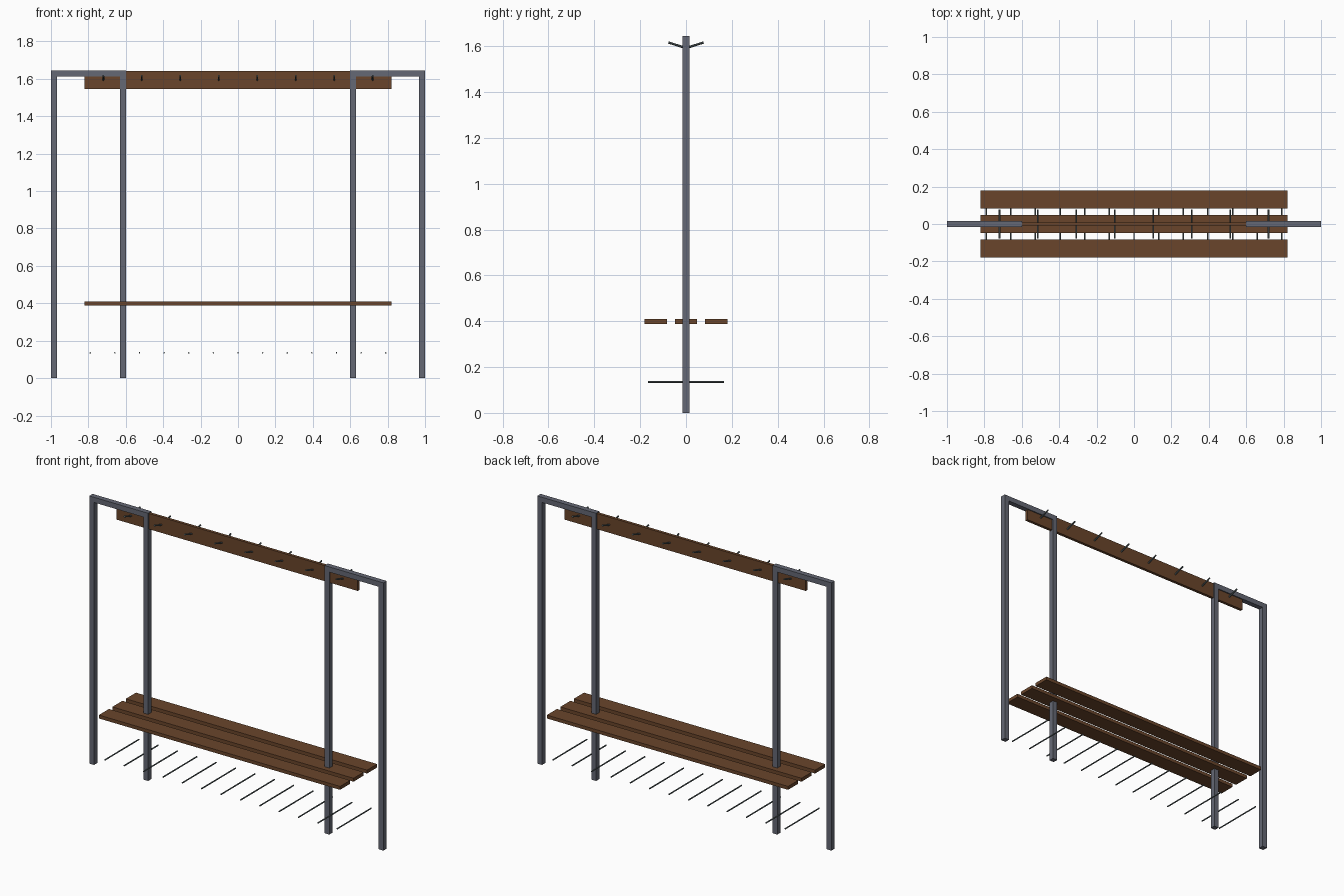
import bpy
from mathutils import Vector

if "Cube" in bpy.data.objects:
    bpy.data.objects.remove(bpy.data.objects["Cube"], do_unlink=True)


def make_material(name, rgb):
    mat = bpy.data.materials.new(name)
    mat.use_nodes = True
    color = (*rgb, 1.0)
    mat.diffuse_color = color
    mat.node_tree.nodes["Principled BSDF"].inputs["Base Color"].default_value = color
    return mat


steel = make_material("grey_steel", (0.130, 0.140, 0.176))
wood = make_material("brown_wood", (0.144, 0.060, 0.024))
wire = make_material("wire_grey", (0.110, 0.140, 0.145))


def box(name, low, high, mat):
    """Box between two opposite corners."""
    low, high = Vector(low), Vector(high)
    bpy.ops.mesh.primitive_cube_add(size=1, location=(low + high) / 2)
    obj = bpy.context.object
    obj.name = name
    obj.scale = high - low
    bpy.ops.object.transform_apply(location=False, rotation=False, scale=True)
    obj.data.materials.append(mat)
    return obj


def rod(name, start, end, radius, mat):
    """Round rod between two points."""
    start, end = Vector(start), Vector(end)
    axis = end - start
    bpy.ops.mesh.primitive_cylinder_add(
        vertices=8, radius=radius, depth=axis.length, location=(start + end) / 2)
    obj = bpy.context.object
    obj.name = name
    obj.rotation_euler = axis.to_track_quat("Z", "Y").to_euler()
    obj.data.materials.append(mat)
    bpy.ops.object.shade_smooth_by_angle()
    return obj


TUBE = 0.032            # square tube width
HEIGHT = 1.645
INNER, OUTER = 0.60, 1.0
LENGTH = 0.82           # half length of the boards
half = TUBE / 2

# Two upside-down U frames of square tube
for side, s in (("left", 1), ("right", -1)):
    for part, x in (("inner", INNER + half), ("outer", OUTER - half)):
        box(f"{side}_{part}_post", (s * x - half, -half, 0),
            (s * x + half, half, HEIGHT - TUBE), steel)
    mid, reach = s * (INNER + OUTER) / 2, (OUTER - INNER) / 2
    box(f"{side}_top_bar", (mid - reach, -half, HEIGHT - TUBE),
        (mid + reach, half, HEIGHT), steel)

# Seat slats
for name, y in (("front", -0.131), ("middle", 0), ("back", 0.131)):
    box(f"{name}_seat_slat", (-LENGTH, y - 0.049, 0.388),
        (LENGTH, y + 0.049, 0.409), wood)

# Coat board between the frames
box("coat_board", (-LENGTH, -0.009, 1.545), (LENGTH, 0.009, 1.641), wood)

# Coat hooks, tilted up on both faces of the board
HOOKS = 8
for i in range(HOOKS):
    x = -0.72 + 1.44 * i / (HOOKS - 1)
    for side, s in (("front", -1), ("back", 1)):
        rod(f"{side}_hook_{i + 1}", (x, s * 0.005, 1.593),
            (x, s * 0.077, 1.616), 0.005, wire)

# Shoe rack rods
RODS = 13
for i in range(RODS):
    x = -0.79 + 1.58 * i / (RODS - 1)
    rod(f"shoe_rod_{i + 1}", (x, -0.165, 0.135), (x, 0.165, 0.135), 0.004, wire)
